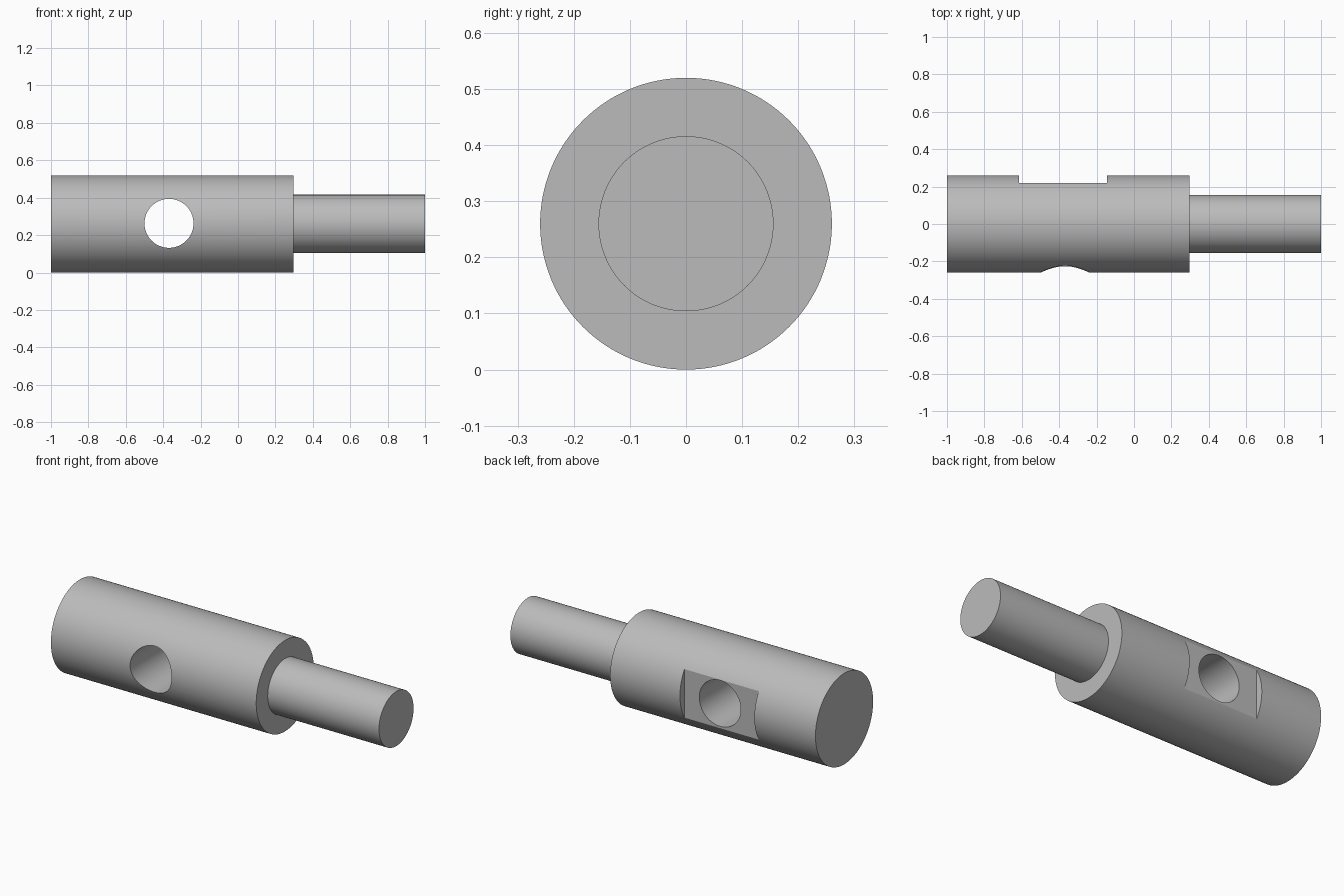
import bpy, math

if "Cube" in bpy.data.objects:
    bpy.data.objects.remove(bpy.data.objects["Cube"])

R, SHANK_R, HOLE_R = 0.26, 0.156, 0.131
SHOULDER_X, HOLE_X = 0.297, -0.369

steel = bpy.data.materials.new("plain grey")
steel.diffuse_color = (0.5, 0.5, 0.5, 1)
steel.use_nodes = True
steel.node_tree.nodes["Principled BSDF"].inputs["Base Color"].default_value = steel.diffuse_color


def finish(obj):
    obj.data.materials.clear()
    obj.data.materials.append(steel)
    bpy.ops.object.select_all(action='DESELECT')
    obj.select_set(True)
    bpy.context.view_layer.objects.active = obj
    bpy.ops.object.shade_smooth_by_angle(angle=math.radians(25))


def cylinder(name, radius, length, centre, rotation, sides=128):
    bpy.ops.mesh.primitive_cylinder_add(vertices=sides, radius=radius, depth=length,
                                        location=centre, rotation=rotation)
    obj = bpy.context.object
    obj.name = name
    return obj


def cut(obj, cutter):
    mod = obj.modifiers.new("cut", 'BOOLEAN')
    mod.operation, mod.solver, mod.object = 'DIFFERENCE', 'EXACT', cutter
    bpy.context.view_layer.objects.active = obj
    bpy.ops.object.modifier_apply(modifier=mod.name)
    bpy.data.objects.remove(cutter)


along_x = (0, math.pi / 2, 0)

# Stepped shaft: thick body and thin shank turned from one profile
profile = [(-1, 0), (-1, R), (SHOULDER_X, R), (SHOULDER_X, SHANK_R), (1, SHANK_R), (1, 0)]
sides = 128
verts, faces, rings = [], [], []
for x, r in profile[1:-1]:
    rings.append(range(len(verts), len(verts) + sides))
    verts += [(x, r * math.sin(2 * math.pi * i / sides),
               R + r * math.cos(2 * math.pi * i / sides)) for i in range(sides)]
for a, b in zip(rings, rings[1:]):
    faces += [(a[i], b[i], b[(i + 1) % sides], a[(i + 1) % sides]) for i in range(sides)]
faces += [tuple(rings[0]), tuple(reversed(rings[-1]))]
mesh = bpy.data.meshes.new("stepped_shaft")
mesh.from_pydata(verts, [], faces)
shaft = bpy.data.objects.new("stepped_shaft", mesh)
bpy.context.collection.objects.link(shaft)

# Consistent outward normals
bpy.context.view_layer.objects.active = shaft
shaft.select_set(True)
bpy.ops.object.mode_set(mode='EDIT')
bpy.ops.mesh.select_all(action='SELECT')
bpy.ops.mesh.normals_make_consistent(inside=False)
bpy.ops.object.mode_set(mode='OBJECT')

# Milled flat on the back
bpy.ops.mesh.primitive_cube_add(size=1, location=(-0.379, 0.22 + 0.1, R))
flat = bpy.context.object
flat.scale = (0.47, 0.2, 0.6)
cut(shaft, flat)

# Cross hole from front to back
cut(shaft, cylinder("hole_cutter", HOLE_R, 1, (HOLE_X, 0, R + 0.003), (math.pi / 2, 0, 0), 96))

finish(shaft)
